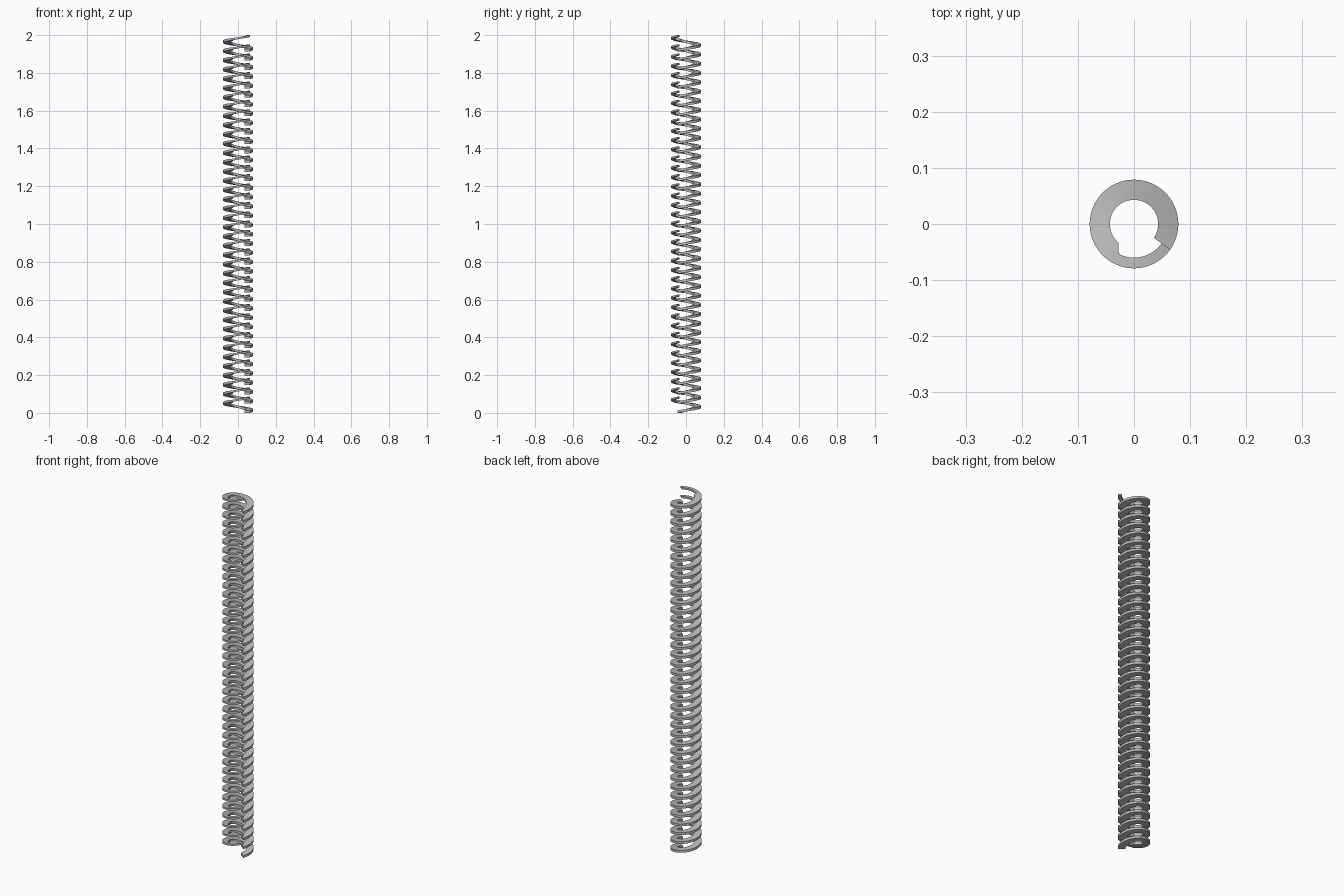
import bpy, bmesh, math

cube = bpy.data.objects.get("Cube")
if cube:
    bpy.data.objects.remove(cube, do_unlink=True)

HEIGHT = 2.0
TURNS = 40
STEPS = 72                      # sections per turn
OUTER = 0.079
START = math.radians(-35)
RISE = 0.074                    # climb of one turn, steeper than the spacing
WIDE = (0.043, 0.013)           # inner radius, thickness of the broad band
SLIM = (0.060, 0.010)           # the same for the slim front stretch
BASE = WIDE[1] / 2
SPACING = (HEIGHT - BASE - SLIM[1] / 2 - RISE) / (TURNS - 1)

# Plain grey steel
steel = bpy.data.materials.new("grey_steel")
steel.use_nodes = True
colour = (0.5, 0.5, 0.5, 1)
steel.diffuse_color = colour
steel.node_tree.nodes["Principled BSDF"].inputs["Base Color"].default_value = colour


def section(step):
    """Inner radius and thickness: the wire narrows at the front left."""
    degrees = step * 360 / STEPS
    slim = min(max((degrees - 266) / 12, 0), 1)
    return [w + (s - w) * slim for w, s in zip(WIDE, SLIM)]


# One turn of flat wire swept up a right-handed helix
bm = bmesh.new()
previous = None
for i in range(STEPS + 1):
    inner, thick = section(i)
    angle = START + math.tau * i / STEPS
    z = BASE + RISE * i / STEPS
    half = thick / 2
    corners = [(inner, -half), (OUTER, -half), (OUTER, half), (inner, half)]
    ring = [bm.verts.new((r * math.cos(angle), r * math.sin(angle), z + h))
            for r, h in corners]
    if previous:
        for k in range(4):
            n = (k + 1) % 4
            bm.faces.new((previous[k], previous[n], ring[n], ring[k]))
    else:
        bm.faces.new(ring)
    previous = ring
bm.faces.new(previous)
bmesh.ops.recalc_face_normals(bm, faces=bm.faces)

mesh = bpy.data.meshes.new("coil_spring")
bm.to_mesh(mesh)
bm.free()
mesh.materials.append(steel)
spring = bpy.data.objects.new("coil_spring", mesh)
bpy.context.collection.objects.link(spring)

# Smooth along the wire, crisp at its edges
bpy.context.view_layer.objects.active = spring
spring.select_set(True)
bpy.ops.object.shade_smooth_by_angle(angle=math.radians(30))

# Stack the turns so that they overlap at the seam
stack = spring.modifiers.new("stacked_turns", 'ARRAY')
stack.count = TURNS
stack.use_relative_offset = False
stack.use_constant_offset = True
stack.constant_offset_displace = (0, 0, SPACING)
